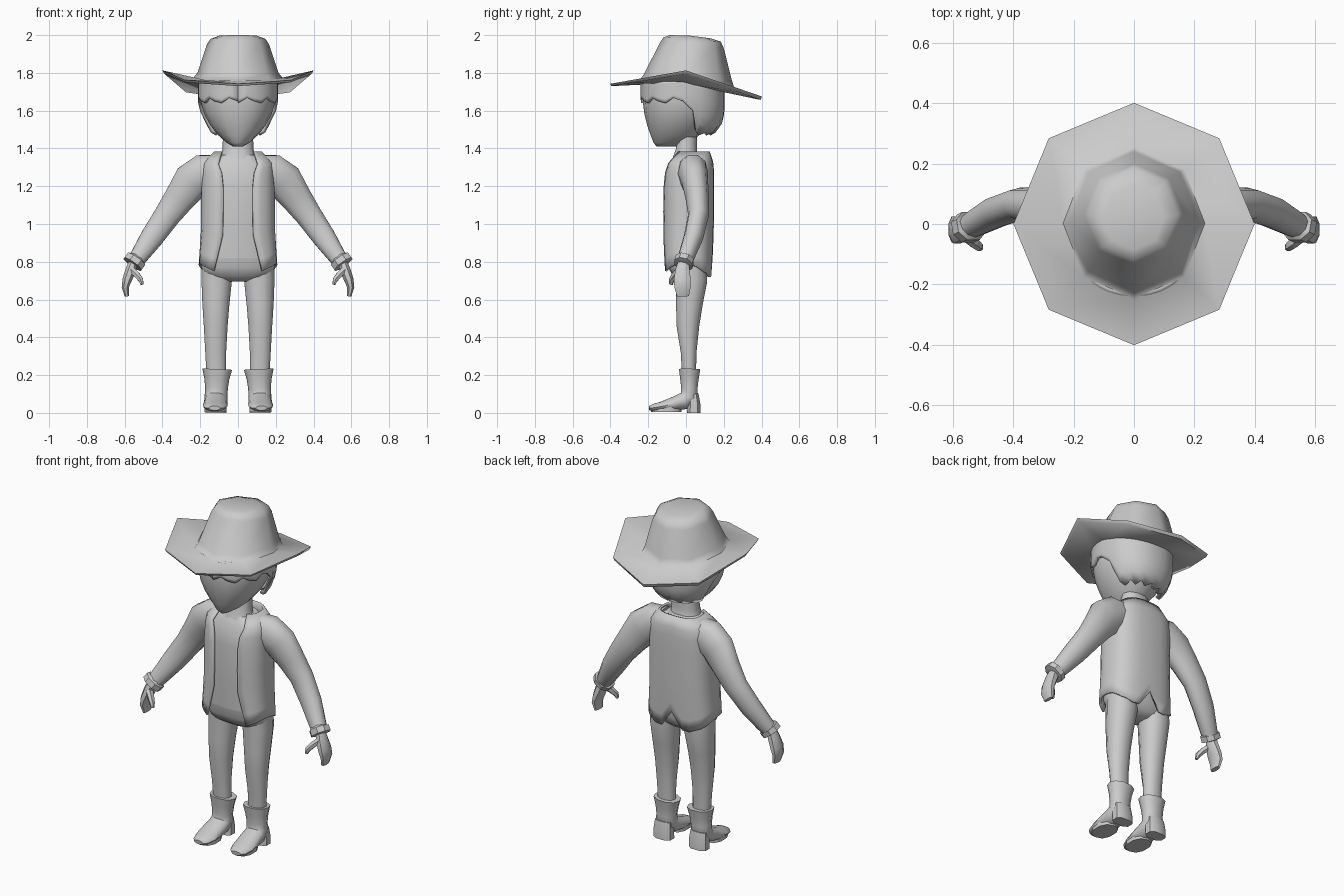
import bpy, bmesh, math
from mathutils import Vector

grey = bpy.data.materials.new("light grey")
grey.diffuse_color = (0.6, 0.6, 0.6, 1)


def finish(name, bm, mirror=False, thick=0, angle=50):
    bmesh.ops.remove_doubles(bm, verts=bm.verts, dist=0.0005)
    bmesh.ops.recalc_face_normals(bm, faces=bm.faces)
    me = bpy.data.meshes.new(name)
    bm.to_mesh(me)
    bm.free()
    me.materials.append(grey)
    ob = bpy.data.objects.new(name, me)
    bpy.context.collection.objects.link(ob)
    bpy.ops.object.select_all(action='DESELECT')
    ob.select_set(True)
    bpy.context.view_layer.objects.active = ob
    bpy.ops.object.shade_smooth_by_angle(angle=math.radians(angle))
    if thick:
        m = ob.modifiers.new("thickness", 'SOLIDIFY')
        m.thickness, m.offset = thick, -1
    if mirror:
        ob.modifiers.new("mirror", 'MIRROR')
    return ob


def loft(name, rings, closed=True, caps=True, **kw):
    bm = bmesh.new()
    vs = [[bm.verts.new(p) for p in r] for r in rings]
    n = len(vs[0])
    for a, b in zip(vs, vs[1:]):
        for i in range(n if closed else n - 1):
            j = (i + 1) % n
            bm.faces.new((a[i], a[j], b[j], b[i]))
    if caps:
        bm.faces.new(vs[0])
        bm.faces.new(vs[-1])
    return finish(name, bm, **kw)


def sp(v, p):
    return math.copysign(abs(v) ** (2 / p), v)


def tube(name, rows, n=10, ref=(0, 1, 0), p=2.2, **kw):
    """Rows of (centre, half size across, half size along ref)."""
    cs = [Vector(r[0]) for r in rows]
    rings = []
    for i, (c, a, b) in enumerate(rows):
        d = (cs[min(i + 1, len(cs) - 1)] - cs[max(i - 1, 0)]).normalized()
        v = Vector(ref)
        v = (v - d * v.dot(d)).normalized()
        u = d.cross(v)
        rings.append([cs[i] + u * a * sp(math.cos(t), p) + v * b * sp(math.sin(t), p)
                      for t in (2 * math.pi * (k + .5) / n for k in range(n))])
    return loft(name, rings, **kw)


def at(levels, z):
    """Interpolated (half width, front y, back y) at height z."""
    if z <= levels[0][0]:
        return levels[0][1:]
    for a, b in zip(levels, levels[1:]):
        if z <= b[0]:
            f = (z - a[0]) / (b[0] - a[0])
            return [x + (y - x) * f for x, y in zip(a[1:], b[1:])]
    return levels[-1][1:]


def point(levels, t, z, p):
    hx, y0, y1 = at(levels, z)
    return Vector((hx * sp(math.cos(t), p),
                   (y0 + y1) / 2 + (y1 - y0) / 2 * sp(math.sin(t), p), z))


def body(name, levels, n=16, p=2.3, **kw):
    return loft(name, [[point(levels, 2 * math.pi * k / n, l[0], p) for k in range(n)]
                       for l in levels], **kw)


# Hat: octagonal brim and crown in one lofted skin
def octagon(rx, y0, y1, front, side, back):
    out = []
    for k in range(8):
        t = k * math.pi / 4
        s = math.sin(t)
        z = side + ((back - side) * s if s > 0 else (side - front) * s)
        out.append((rx * math.cos(t), (y0 + y1) / 2 + (y1 - y0) / 2 * s, z))
    return out


loft("hat", [octagon(.19, -.215, .19, 1.74, 1.745, 1.70),
             octagon(.39, -.395, .395, 1.73, 1.795, 1.657),
             octagon(.40, -.402, .402, 1.742, 1.813, 1.675),
             octagon(.235, -.25, .255, 1.755, 1.775, 1.722),
             octagon(.215, -.225, .24, 1.79, 1.80, 1.77),
             octagon(.165, -.135, .20, 1.965, 1.95, 1.93),
             octagon(.145, -.12, .185, 1.988, 1.98, 1.965),
             octagon(.10, -.085, .13, 2.0, 1.997, 1.983)], angle=60)

# Head and neck
body("head", [(1.41, .025, -.155, -.04), (1.43, .06, -.172, .02), (1.47, .105, -.187, .07),
              (1.52, .145, -.205, .11), (1.58, .178, -.22, .15), (1.65, .197, -.229, .17),
              (1.76, .195, -.225, .17)], p=2.15)
body("neck", [(1.30, .12, -.085, .09), (1.36, .088, -.07, .065), (1.40, .082, -.055, .06),
              (1.46, .08, -.05, .06)], n=10)

# Hair: shell with a jagged fringe and a low nape
hair_lv = [(1.45, .12, -.19, .105), (1.49, .16, -.20, .165), (1.54, .187, -.22, .195),
           (1.60, .205, -.232, .205), (1.66, .213, -.24, .205), (1.76, .213, -.24, .205)]
hair_t = [-math.pi / 2 + 2 * math.pi * k / 32 for k in range(33)]


def hair_bottom(k):
    s = math.sin(hair_t[k])
    if s < 0.05:
        return (1.64, 1.668, 1.65)[k % 3]
    if s < 0.25:
        return 1.60
    return 1.468 if k % 2 else 1.485


loft("hair", [[point(hair_lv, t, 1.76 + (hair_bottom(k) - 1.76) * r / 6, 2.2)
               for k, t in enumerate(hair_t)] for r in range(7)],
     closed=False, caps=False, thick=.02)

# Shirt and hips under the jacket
body("shirt", [(.82, .185, -.10, .115), (1.0, .175, -.108, .12), (1.2, .18, -.108, .12),
               (1.31, .17, -.095, .115), (1.365, .10, -.06, .09)], p=2.6)
body("hips", [(.695, .07, -.03, .07), (.72, .175, -.065, .10), (.77, .195, -.095, .12),
              (.86, .192, -.10, .12)], p=2.6)

# Jacket: open at the front, slit at the back of the hem
jacket_lv = [(.71, .215, -.125, .135), (.80, .207, -.125, .14), (.95, .197, -.125, .147),
             (1.1, .195, -.125, .148), (1.25, .195, -.122, .15), (1.325, .185, -.105, .145),
             (1.385, .125, -.055, .125)]
gap_lv = [(.75, .54, 0, 0), (.95, .30, 0, 0), (1.25, .30, 0, 0), (1.385, .65, 0, 0)]
hem = [.75, .765, .775, .785, .79, .785, .775, .76, .745, .735, .72, .72, .82]
hem += hem[-2::-1]


def jacket_point(k, r):
    zt = [0, .1, .3, .5, .7, .82, .9, 1][r]
    z = hem[k] + (1.385 - hem[k]) * zt
    g = at(gap_lv, z)[0]
    t = -math.pi / 2 + g + (2 * math.pi - 2 * g) * k / 24
    return point(jacket_lv, t, z, 2.7)


loft("jacket", [[jacket_point(k, r) for k in range(25)] for r in range(8)],
     closed=False, caps=False, thick=.012)

# Shoulder and sleeve, cuff, hand
tube("sleeve", [((.10, .03, 1.285), .085, .075), ((.18, .037, 1.27), .105, .08),
                ((.245, .047, 1.225), .105, .07), ((.31, .06, 1.135), .086, .062),
                ((.375, .066, 1.045), .073, .055), ((.455, .04, .93), .064, .052),
                ((.52, .005, .835), .05, .045), ((.55, -.012, .795), .044, .04)], mirror=True)
tube("cuff", [((.538, -.004, .815), .048, .042), ((.540, -.006, .812), .06, .052),
              ((.558, -.014, .787), .06, .052), ((.560, -.015, .784), .035, .035)],
     n=8, mirror=True, angle=40)
tube("hand", [((.553, -.013, .80), .026, .03), ((.568, -.018, .755), .03, .04),
              ((.587, -.02, .705), .027, .048), ((.597, -.018, .665), .02, .046),
              ((.588, -.016, .618), .013, .034)], n=8, mirror=True)
tube("thumb", [((.568, -.03, .76), .02, .022), ((.535, -.058, .73), .018, .02),
               ((.515, -.075, .705), .015, .016), ((.508, -.08, .68), .008, .01)],
     n=6, mirror=True)

# Legs
tube("leg", [((.105, .025, .82), .088, .085), ((.113, .03, .70), .083, .085),
             ((.117, .018, .58), .074, .073), ((.118, .01, .46), .065, .062),
             ((.118, .014, .32), .057, .043), ((.115, .016, .20), .053, .038)],
     mirror=True, n=12)

# Boot: shaft bending forward into the foot, plus sole and heel
tube("boot", [((.11, .019, .20), .045, .06), ((.11, .019, .229), .05, .068),
              ((.11, .019, .231), .059, .079), ((.112, .018, .18), .051, .066),
              ((.114, .018, .13), .045, .06), ((.116, .018, .085), .052, .061)][2:]
     + [((.117, -.01, .063), .048, .062), ((.119, -.07, .047), .037, .065),
        ((.121, -.13, .034), .026, .064), ((.123, -.175, .027), .02, .05),
        ((.124, -.195, .025), .012, .03)], ref=(1, 0, 0), mirror=True)
tube("sole", [((.119, -.105, .034), .06, .08), ((.119, -.105, .006), .06, .08)],
     mirror=True, p=2.4)
tube("heel", [((.117, .038, .10), .052, .03), ((.117, .042, .045), .058, .036),
              ((.117, .042, 0), .058, .038)], n=8, p=3, mirror=True)
